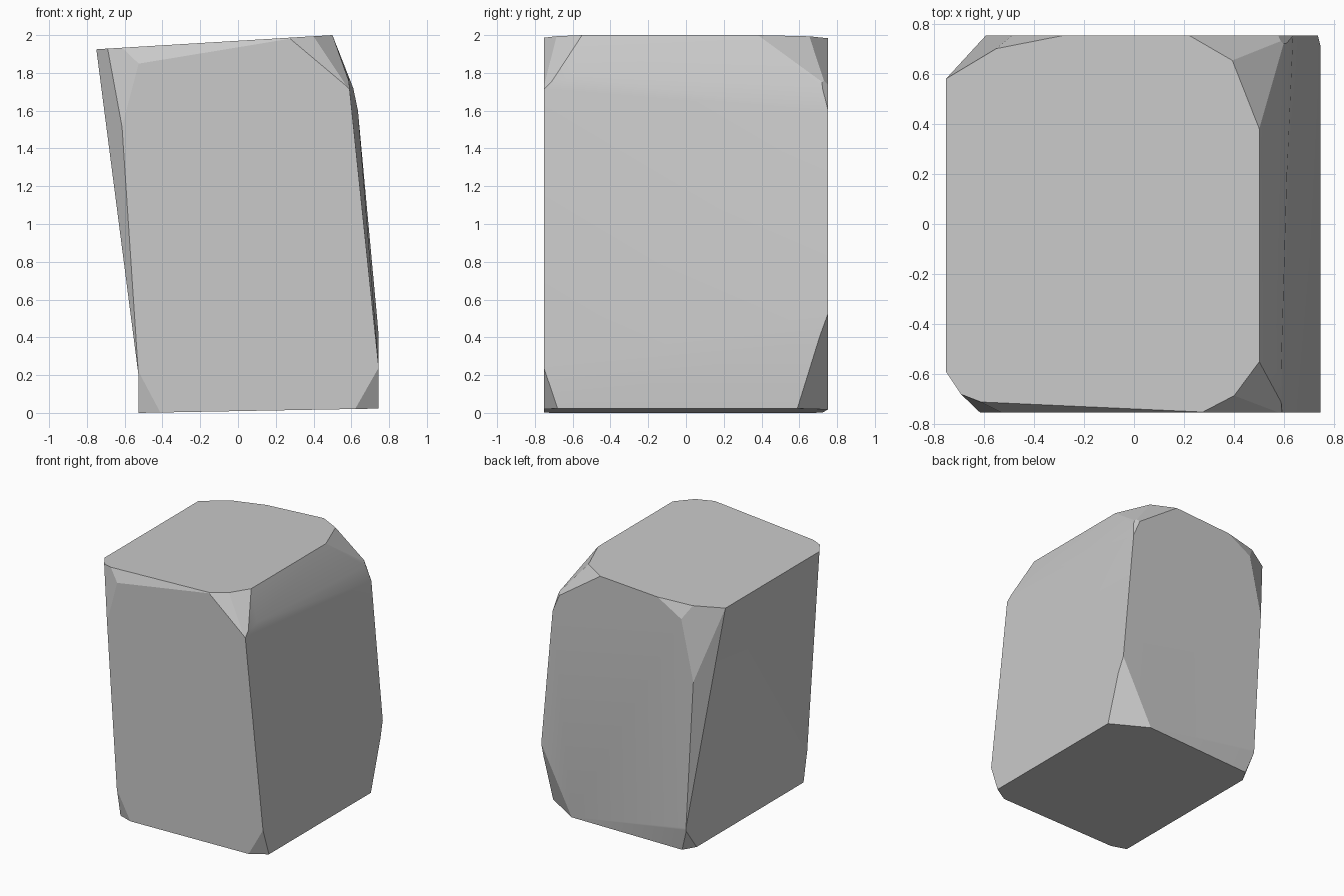
import bpy, bmesh, math
from mathutils import Vector

default_cube = bpy.data.objects.get("Cube")
if default_cube:
    bpy.data.objects.remove(default_cube, do_unlink=True)

FRONT, BACK = -0.753, 0.753
MIDDLE = Vector((0, 0, 1))


def make_material(name, colour):
    material = bpy.data.materials.new(name)
    material.use_nodes = True
    material.diffuse_color = colour
    material.node_tree.nodes["Principled BSDF"].inputs["Base Color"].default_value = colour
    return material


def extrude_profile(bm, profile):
    """Leaning side profile (x, z) pulled from the front to the back."""
    face = bm.faces.new([bm.verts.new((x, FRONT, z)) for x, z in profile])
    result = bmesh.ops.extrude_face_region(bm, geom=[face])
    moved = [v for v in result["geom"] if isinstance(v, bmesh.types.BMVert)]
    bmesh.ops.translate(bm, verts=moved, vec=(0, BACK - FRONT, 0))
    bmesh.ops.recalc_face_normals(bm, faces=bm.faces)


def chip(bm, a, b, c):
    """Slice off everything outside the plane through three points."""
    a, b, c = Vector(a), Vector(b), Vector(c)
    normal = (b - a).cross(c - a).normalized()
    if normal.dot(MIDDLE - a) > 0:
        normal.negate()
    geom = bm.verts[:] + bm.edges[:] + bm.faces[:]
    bmesh.ops.bisect_plane(bm, geom=geom, dist=1e-5, plane_co=a,
                           plane_no=normal, clear_outer=True)
    rim = [e for e in bm.edges if e.is_boundary]
    if rim:
        bmesh.ops.holes_fill(bm, edges=rim, sides=0)


bm = bmesh.new()
extrude_profile(bm, [(-.527, 0), (.745, .023), (.745, .55), (.635, 1.6),
                     (.61, 1.72), (.5, 2), (-.75, 1.925), (-.527, .2)])

# Long worn edges of the upright sides
chip(bm, (-.527, FRONT, .2), (-.615, FRONT, 1.53), (-.75, -.59, 1.925))
chip(bm, (-.527, BACK, .2), (-.6, BACK, 1.53), (-.75, .58, 1.925))

# Slight twist of the left side
chip(bm, (.745, FRONT, .24), (.61, FRONT, 1.7), (.635, BACK, 1.6))
chip(bm, (.745, FRONT, .24), (.745, BACK, .55), (.635, BACK, 1.6))

# Top front corners
chip(bm, (.27, FRONT, 1.98), (-.52, FRONT, 1.85), (-.62, -.71, 1.933))
chip(bm, (-.69, -.68, 1.928), (-.6, -.715, 1.933), (-.61, FRONT, 1.53))
chip(bm, (.27, FRONT, 1.986), (.4, -.685, 1.994), (.61, FRONT, 1.7))
chip(bm, (.4, -.685, 1.994), (.5, -.55, 2), (.61, FRONT, 1.69))
chip(bm, (.5, -.55, 2), (.595, -.6, 1.76), (.61, FRONT, 1.69))

# Top back corners
chip(bm, (.22, BACK, 1.983), (.38, .66, 1.993), (.59, .72, 1.77))
chip(bm, (.635, BACK, 1.6), (.57, BACK, 1.75), (.59, .72, 1.77))
chip(bm, (.5, .38, 2), (.41, .61, 1.994), (.59, .72, 1.76))
chip(bm, (-.28, BACK, 1.953), (-.55, .7, 1.937), (-.58, BACK, 1.78))
chip(bm, (-.75, .58, 1.925), (-.55, .7, 1.937), (-.63, .715, 1.47))

# Bottom corners and the worn lower back edge
chip(bm, (-.527, FRONT, .22), (-.41, FRONT, 0), (-.527, -.71, 0))
chip(bm, (.745, FRONT, .24), (.62, FRONT, .02), (.745, -.68, .025))
chip(bm, (.745, BACK, .55), (.745, .59, .025), (.47, BACK, .02))
chip(bm, (.47, BACK, .02), (-.527, BACK, .19), (-.47, .72, 0))
chip(bm, (-.47, .72, 0), (-.527, .74, .16), (-.527, .62, 0))

bmesh.ops.recalc_face_normals(bm, faces=bm.faces)
mesh = bpy.data.meshes.new("stone_block")
bm.to_mesh(mesh)
bm.free()
mesh.materials.append(make_material("stone grey", (.59, .59, .59, 1)))

stone = bpy.data.objects.new("stone_block", mesh)
bpy.context.collection.objects.link(stone)
bpy.ops.object.select_all(action="DESELECT")
stone.select_set(True)
bpy.context.view_layer.objects.active = stone
bpy.ops.object.shade_smooth_by_angle(angle=math.radians(18))
